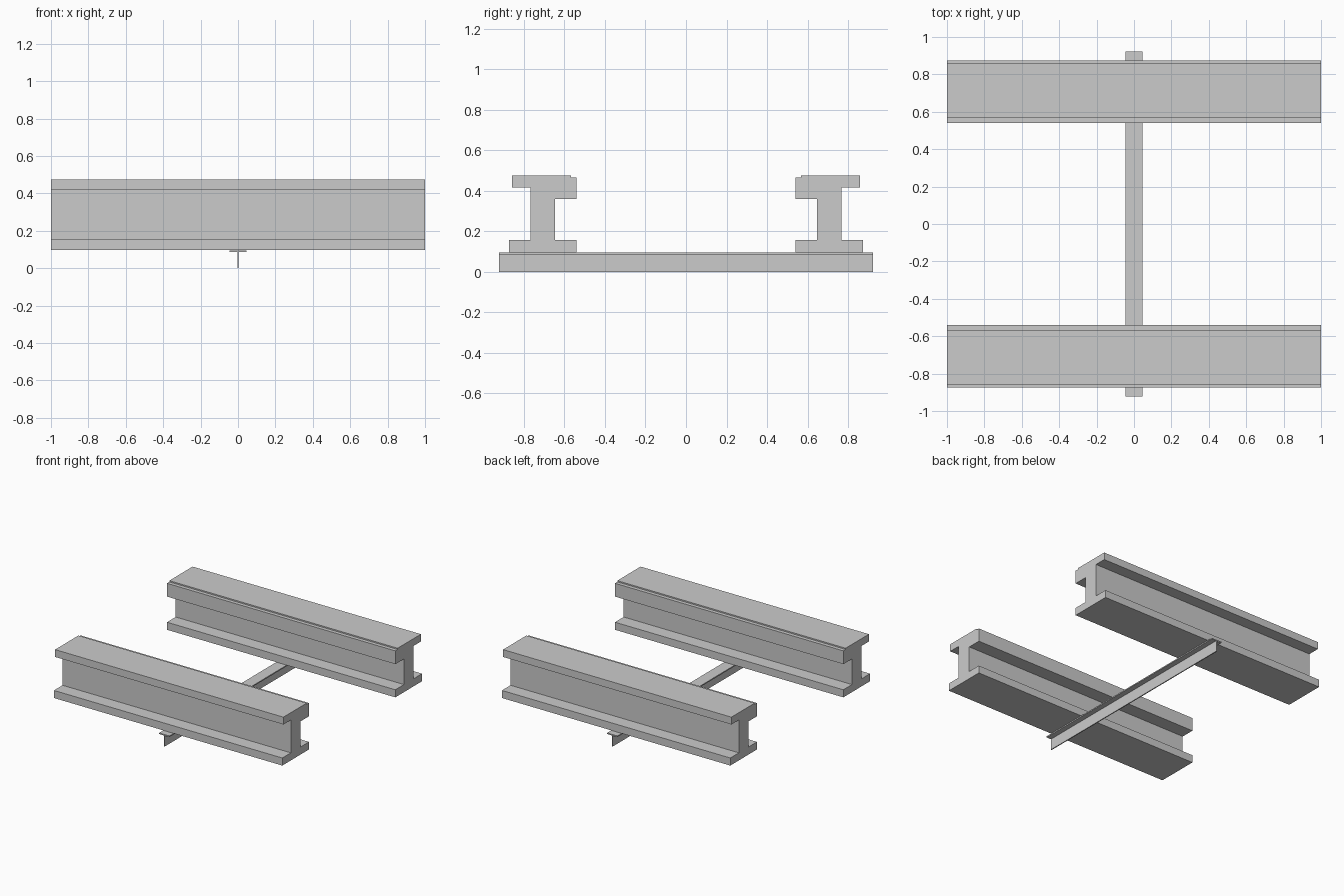
import bpy
import bmesh
from mathutils import Vector

if "Cube" in bpy.data.objects:
    bpy.data.objects.remove(bpy.data.objects["Cube"])


def extrude_profile(name, points, direction):
    """Extrude a closed 3D outline along a direction into a solid object."""
    bm = bmesh.new()
    face = bm.faces.new([bm.verts.new(p) for p in points])
    ext = bmesh.ops.extrude_face_region(bm, geom=[face], use_keep_orig=True)
    moved = [g for g in ext["geom"] if isinstance(g, bmesh.types.BMVert)]
    bmesh.ops.translate(bm, verts=moved, vec=Vector(direction))
    bmesh.ops.recalc_face_normals(bm, faces=bm.faces)
    mesh = bpy.data.meshes.new(name)
    bm.to_mesh(mesh)
    bm.free()
    obj = bpy.data.objects.new(name, mesh)
    bpy.context.collection.objects.link(obj)
    return obj


# Long rails: I-section (y, z) with a deeper, stepped lip on the inner side
rail = [(0.54, 0.097), (0.874, 0.097), (0.874, 0.157), (0.767, 0.157),
        (0.767, 0.417), (0.86, 0.417), (0.86, 0.475), (0.569, 0.475),
        (0.569, 0.465), (0.54, 0.465), (0.54, 0.36), (0.648, 0.36),
        (0.648, 0.157), (0.54, 0.157)]
for name, side in (("rear_rail", 1), ("front_rail", -1)):
    extrude_profile(name, [(-1, side * y, z) for y, z in rail], (2, 0, 0))

# Cross tie: thin T-section (x, z) running under both rails
tie = [(-0.004, 0), (0.004, 0), (0.004, 0.086), (0.045, 0.086),
       (0.045, 0.095), (-0.045, 0.095), (-0.045, 0.086), (-0.004, 0.086)]
extrude_profile("cross_tie", [(x, -0.923, z) for x, z in tie], (0, 1.846, 0))
